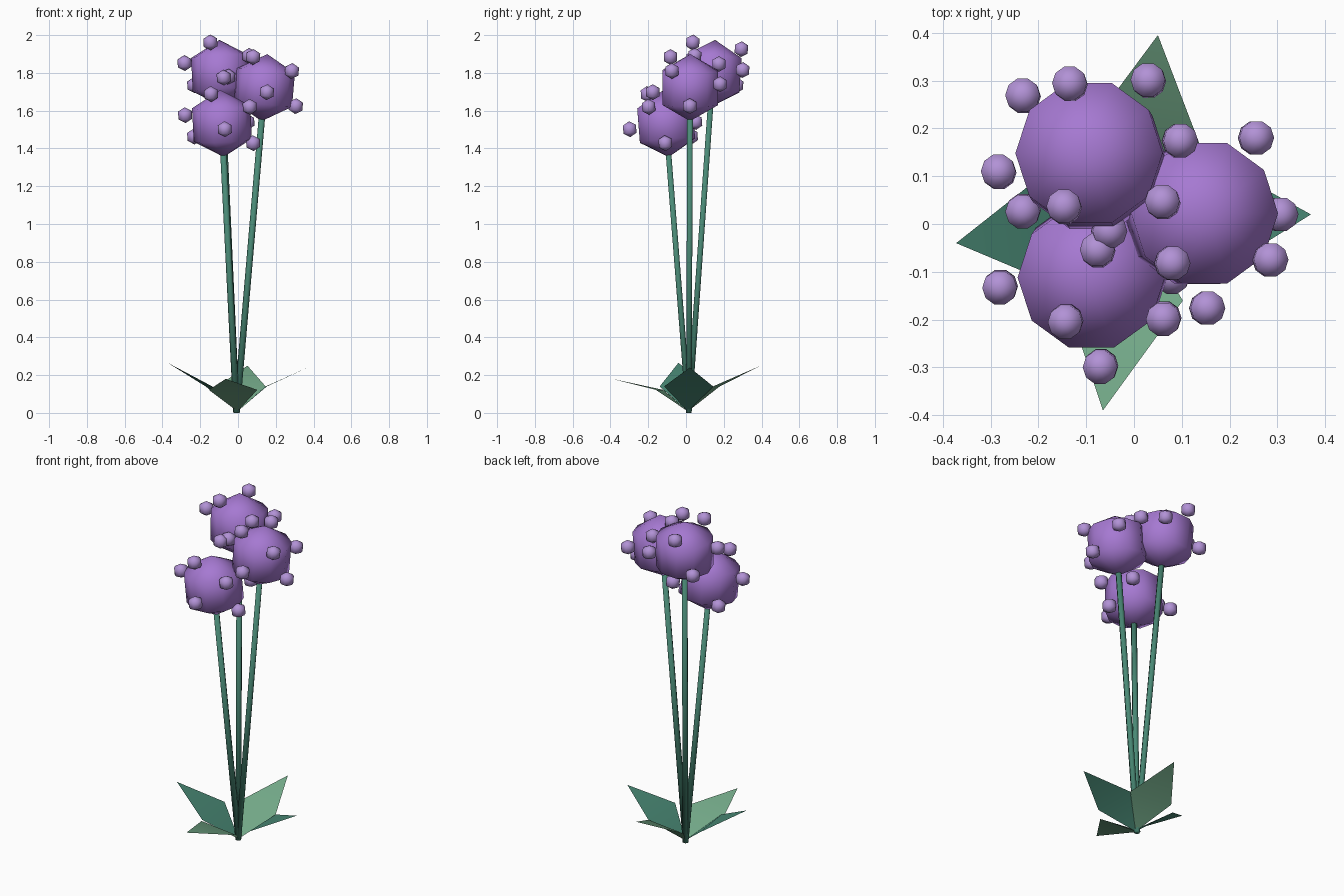
import bpy, bmesh, math
from mathutils import Vector

if "Cube" in bpy.data.objects:
    bpy.data.objects.remove(bpy.data.objects["Cube"])


def material(name, rgb):
    lin = [(c / 255 / 12.92) if c < 10 else ((c / 255 + 0.055) / 1.055) ** 2.4 for c in rgb]
    m = bpy.data.materials.new(name)
    m.diffuse_color = (*lin, 1)
    m.use_nodes = True
    m.node_tree.nodes["Principled BSDF"].inputs["Base Color"].default_value = m.diffuse_color
    return m


PURPLE = material("purple", (166, 121, 210))
LILAC = material("lilac", (178, 146, 214))
TEAL = material("teal_green", (74, 138, 118))
GREEN = material("leaf_green", (116, 170, 137))


def finish(name, bm, mat):
    me = bpy.data.meshes.new(name)
    bm.to_mesh(me)
    bm.free()
    for p in me.polygons:
        p.use_smooth = True
    me.materials.append(mat)
    ob = bpy.data.objects.new(name, me)
    bpy.context.collection.objects.link(ob)
    return ob


def add_lathe(bm, profile, sides, centre, axis):
    """Closed solid of (radius, height) rings around an axis, with pole points at both ends."""
    rot = Vector((0, 0, 1)).rotation_difference(axis)
    place = lambda x, y, z: bm.verts.new(centre + rot @ Vector((x, y, z)))
    rings = []
    for r, h in profile[1:-1]:
        rings.append([place(r * math.cos(2 * math.pi * i / sides),
                            r * math.sin(2 * math.pi * i / sides), h) for i in range(sides)])
    low, high = place(0, 0, profile[0][1]), place(0, 0, profile[-1][1])
    for i in range(sides):
        j = (i + 1) % sides
        bm.faces.new((low, rings[0][j], rings[0][i]))
        bm.faces.new((high, rings[-1][i], rings[-1][j]))
        for a, b in zip(rings, rings[1:]):
            bm.faces.new((a[i], a[j], b[j], b[i]))


def add_ball(bm, centre, radius, axis):
    w, h = radius * math.cos(math.pi / 6), radius / 2
    add_lathe(bm, [(0, -radius), (w, -h), (w, h), (0, radius)], 10, centre, axis)


ROOT = Vector((-0.008, 0.015, 0.0))

# Flower heads: centre, then the florets floating around it
HEADS = {
    "back": ((-0.09, 0.142, 1.797), [
        (-0.146, 0.036, 1.961), (-0.283, 0.109, 1.852), (-0.232, 0.268, 1.735),
        (-0.134, 0.293, 1.926), (0.03, 0.3, 1.815), (0.06, 0.046, 1.89), (-0.076, -0.055, 1.775)]),
    "right": ((0.14, 0.022, 1.722), [
        (0.096, 0.174, 1.847), (0.08, -0.082, 1.884), (0.255, 0.18, 1.74), (0.306, 0.02, 1.624),
        (0.285, -0.075, 1.81), (0.153, -0.176, 1.698), (-0.052, -0.015, 1.78)]),
    "front": ((-0.085, -0.105, 1.532), [
        (0.062, -0.198, 1.62), (-0.07, -0.298, 1.502), (-0.143, -0.204, 1.688),
        (-0.28, -0.132, 1.576), (-0.232, 0.027, 1.463), (0.08, -0.11, 1.428), (0.05, 0.05, 1.54)]),
}
for side, (centre, florets) in HEADS.items():
    centre = Vector(centre)
    axis = (centre - ROOT).normalized()
    bm = bmesh.new()
    add_ball(bm, centre, 0.178, axis)
    finish(side + "_flower_head", bm, PURPLE)

    bm = bmesh.new()
    for f in florets:
        add_ball(bm, Vector(f), 0.042, axis)
    finish(side + "_florets", bm, LILAC)

    # Slim stem from the root into the head
    bm = bmesh.new()
    length = (centre - ROOT).length
    add_lathe(bm, [(0, 0), (0.017, 0.002), (0.017, length - 0.1), (0, length - 0.1)], 6, ROOT, axis)
    finish(side + "_stem", bm, TEAL)

# Kite-shaped leaves: tip, height of the widest line, material
LEAVES = {
    "back": ((0.05, 0.395, 0.25), 0.14, GREEN),
    "front": ((-0.065, -0.39, 0.18), 0.122, GREEN),
    "right": ((0.37, 0.02, 0.24), 0.14, TEAL),
    "left": ((-0.372, -0.04, 0.265), 0.14, TEAL),
}
for side, (tip, mid_z, mat) in LEAVES.items():
    base, tip = Vector((-0.003, 0.01, 0.008)), Vector(tip)
    out = Vector((tip.x - base.x, tip.y - base.y, 0)).normalized()
    across = Vector((-out.y, out.x, 0))
    mid = base + out * 0.152
    mid.z = mid_z
    bm = bmesh.new()
    b, l, r, t = [bm.verts.new(p) for p in (base, mid + across * 0.13, mid - across * 0.13, tip)]
    bm.faces.new((b, r, l))
    bm.faces.new((l, r, t))
    finish(side + "_leaf", bm, mat)
